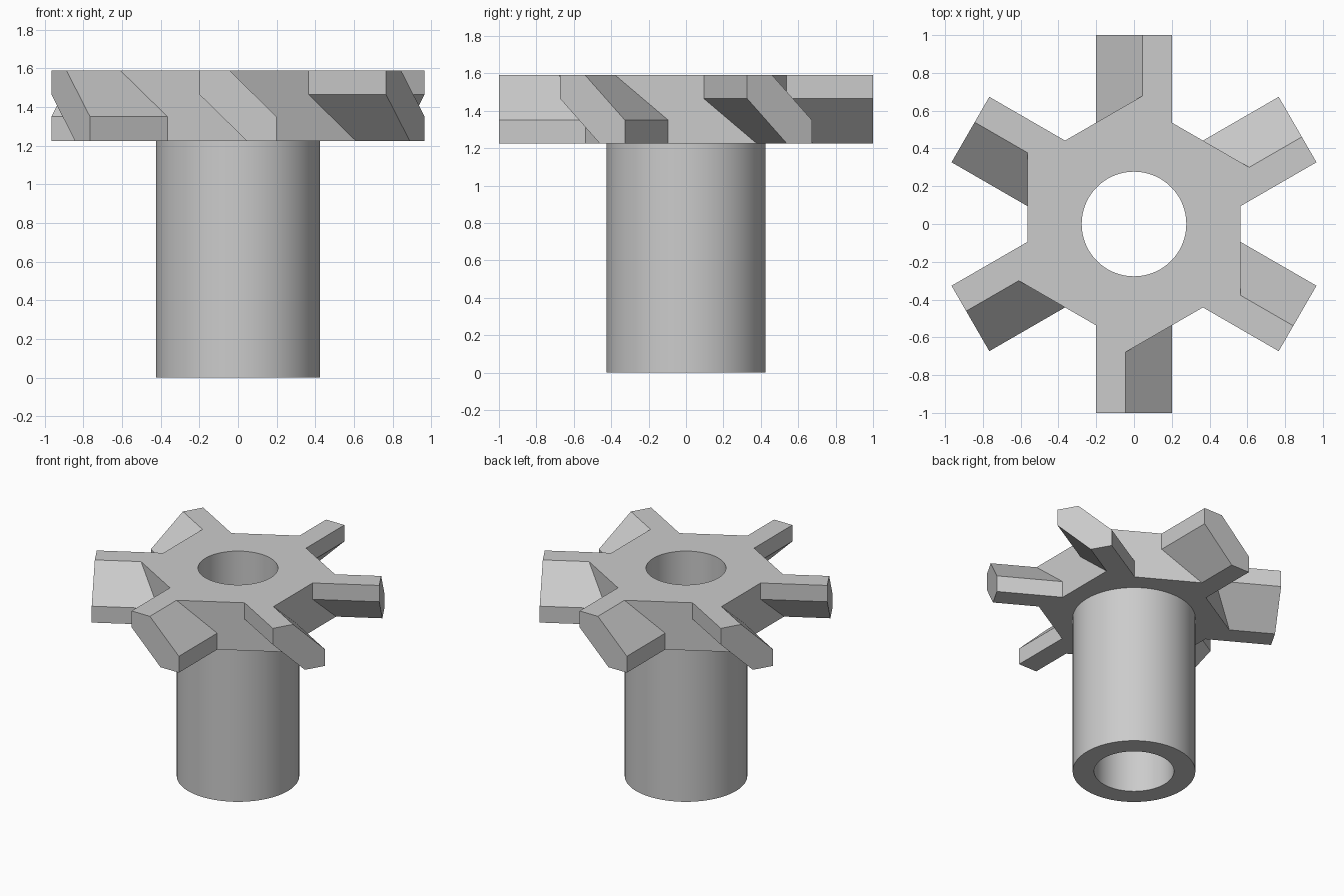
import bpy, bmesh, math
from mathutils import Matrix, Vector

cube = bpy.data.objects.get("Cube")
if cube:
    bpy.data.objects.remove(cube)

TOP, BASE = 1.59, 1.225          # cutter head heights
BORE, SHANK = 0.277, 0.425       # radii
APOTHEM = 0.565                  # hexagonal hub, centre to flat
HALF_W, REACH = 0.2, 1.0         # tooth half width and tip distance
LAND, EDGE = -0.045, 1.35        # where the tooth slope starts and ends
SEG = 12                         # arc steps per tooth sector
T30 = math.tan(math.radians(30))


def hub_y(x):
    """Line of the hub flat on the +x side of a front-facing tooth."""
    return -APOTHEM / math.cos(math.radians(30)) + x * T30


def half_tooth(radius):
    """Faces of the upper half of one sector, and its three tip points."""
    arc = []
    for i in range(SEG + 1):
        a = math.radians(-120 + 60 * i / SEG)
        arc.append((radius * math.cos(a), radius * math.sin(a), TOP))
    mx, my = APOTHEM / 2, -APOTHEM * math.cos(math.radians(30))
    ry = hub_y(HALF_W)
    root, root_mid, root_low = [(HALF_W, ry, z) for z in (TOP, EDGE, BASE)]
    land_in, land_tip = (LAND, hub_y(LAND), TOP), (LAND, -REACH, TOP)
    tip_mid, tip_low = (HALF_W, -REACH, EDGE), (HALF_W, -REACH, BASE)
    faces = [
        arc[::-1] + [(-mx, my, TOP), (-HALF_W, ry, TOP), (-HALF_W, -REACH, TOP),
                     land_tip, land_in, root, (mx, my, TOP)],       # flat face
        [land_in, land_tip, tip_mid, root_mid],                     # slope
        [land_in, root_mid, root],                                  # slope end wall
        [root_mid, tip_mid, tip_low, root_low],                     # tooth side
        [root, root_mid, root_low, (mx, my, BASE), (mx, my, TOP)],  # hub flat
    ]
    return faces, [land_tip, tip_mid, tip_low]


def flip(p):
    """Half turn about the tooth's long axis."""
    return (-p[0], p[1], TOP + BASE - p[2])


upper, tip = half_tooth(BORE)
lower, _ = half_tooth(SHANK)
sector = upper + [[flip(p) for p in f] for f in lower]
sector.append(tip + [flip(p) for p in tip])

# Six teeth around the hub
bm = bmesh.new()
for k in range(6):
    turn = Matrix.Rotation(math.radians(60 * k), 3, 'Z')
    for face in sector:
        bm.faces.new([bm.verts.new(turn @ Vector(p)) for p in face])

# Hollow shank with the bore running through the head
profile = [(SHANK, BASE), (SHANK, 0), (BORE, 0), (BORE, TOP)]
verts = [bm.verts.new((r, 0, z)) for r, z in profile]
edges = [bm.edges.new(pair) for pair in zip(verts, verts[1:])]
bmesh.ops.spin(bm, geom=verts + edges, cent=(0, 0, 0), axis=(0, 0, 1),
               angle=math.tau, steps=SEG * 6)
bmesh.ops.remove_doubles(bm, verts=bm.verts[:], dist=0.0005)
bmesh.ops.recalc_face_normals(bm, faces=bm.faces[:])

mesh = bpy.data.meshes.new("toothed_head_and_shank")
bm.to_mesh(mesh)
bm.free()
tool = bpy.data.objects.new("toothed_head_and_shank", mesh)
bpy.context.collection.objects.link(tool)

# Plain grey metal
grey = bpy.data.materials.new("light_grey")
grey.use_nodes = True
colour = (0.6, 0.6, 0.6, 1)
grey.diffuse_color = colour
grey.node_tree.nodes["Principled BSDF"].inputs["Base Color"].default_value = colour
mesh.materials.append(grey)

bpy.context.view_layer.objects.active = tool
tool.select_set(True)
bpy.ops.object.shade_smooth_by_angle(angle=math.radians(25))
